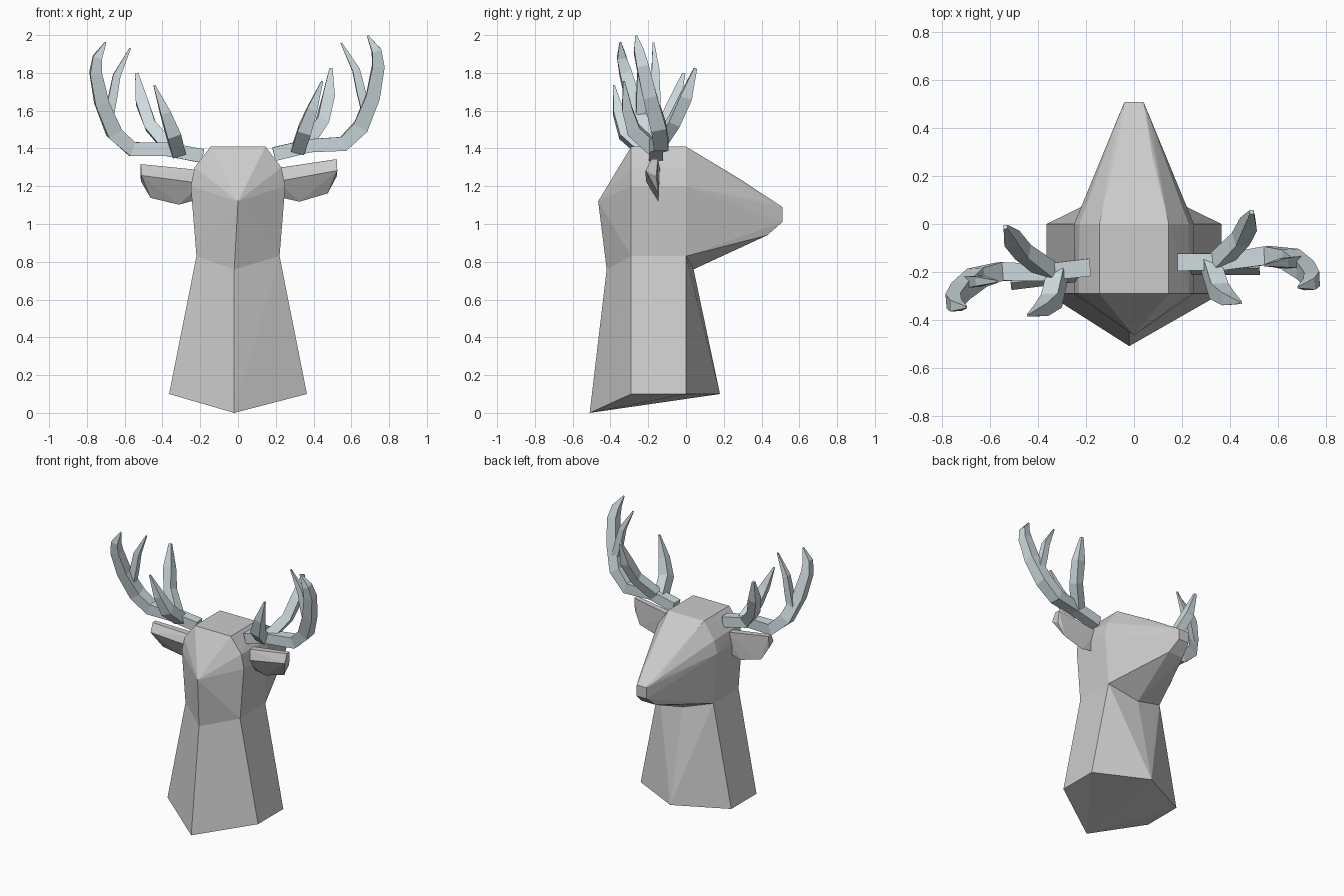
import bpy, bmesh, math
from mathutils import Vector, Matrix

if "Cube" in bpy.data.objects:
    bpy.data.objects.remove(bpy.data.objects["Cube"])

# slight turn and tilt shared by the ears and antlers
PIVOT = Vector((0, -0.17, 1.37))
TWIST = (Matrix.Translation(PIVOT) @ Matrix.Rotation(0.06, 4, 'Z')
         @ Matrix.Rotation(-0.025, 4, 'Y') @ Matrix.Translation(-PIVOT))


def finish(bm, name, mat=None):
    bmesh.ops.recalc_face_normals(bm, faces=bm.faces[:])
    me = bpy.data.meshes.new(name)
    bm.to_mesh(me)
    bm.free()
    ob = bpy.data.objects.new(name, me)
    bpy.context.collection.objects.link(ob)
    if mat:
        me.materials.append(mat)
    return ob


def both(pts):
    """Mirror points across x = 0."""
    return [p for x, y, z in pts for p in ([(x, y, z), (-x, y, z)] if x else [(x, y, z)])]


def hull(pts, name, open_ring=()):
    """Faceted solid around points; faces lying wholly in open_ring are removed."""
    bm = bmesh.new()
    vs = [bm.verts.new(p) for p in pts]
    ret = bmesh.ops.convex_hull(bm, input=vs)
    junk = [v for v in bm.verts if not v.link_faces]
    bmesh.ops.delete(bm, geom=junk, context='VERTS')
    ring = [Vector(p) for p in open_ring]
    inner = [f for f in bm.faces
             if all(any((v.co - r).length < 1e-4 for r in ring) for v in f.verts)]
    bmesh.ops.delete(bm, geom=inner, context='FACES')
    return finish(bm, name)


def tube(bm, path, side):
    """Four-sided tapering branch through (x, y, z, radius) points."""
    pts = [Vector(p[:3]) for p in path]
    rings = []
    for i, p in enumerate(pts):
        d = (pts[min(i + 1, len(pts) - 1)] - pts[max(i - 1, 0)]).normalized()
        u = (Vector((0, 1, 0)) - d * d.y).normalized()
        w = d.cross(u)
        ring = []
        for k in range(4):
            a = math.pi / 4 + k * math.pi / 2
            c = p + (u * math.cos(a) + w * math.sin(a)) * path[i][3]
            ring.append(bm.verts.new(TWIST @ Vector((c.x * side, c.y, c.z))))
        rings.append(ring)
    for a, b in zip(rings, rings[1:]):
        for k in range(4):
            bm.faces.new((a[k], a[(k + 1) % 4], b[(k + 1) % 4], b[k]))
    bm.faces.new(rings[0])
    bm.faces.new(rings[-1])


# neck and head share the throat ring
throat = both([(0.22, -0.29, 0.83), (0.22, 0, 0.83)]) + [(0, 0.04, 0.76), (-0.02, -0.42, 0.76)]
base = both([(0.365, -0.29, 0.1), (0.365, 0, 0.1)]) + [(0, 0.18, 0.1), (-0.02, -0.51, 0)]
hull(base + throat, "neck", throat)

skull = both([(0.25, -0.29, 1.2), (0.25, 0, 1.2), (0.23, -0.29, 1.3), (0.228, 0, 1.29),
              (0.145, -0.29, 1.41), (0.145, 0, 1.41), (0, -0.465, 1.12)])
snout = both([(0.075, 0.29, 1.235), (0.07, 0.43, 1.125), (0.06, 0.43, 0.94),
              (0.04, 0.51, 1.09), (0.04, 0.51, 1.01)])
hull(throat + skull + snout, "head", throat)

# ears
ear = [(0.2, -0.15, 1.29), (0.2, -0.2, 1.29), (0.2, -0.225, 1.22), (0.2, -0.165, 1.14),
       (0.32, -0.165, 1.11), (0.47, -0.175, 1.15), (0.52, -0.18, 1.33),
       (0.52, -0.215, 1.33), (0.52, -0.245, 1.27), (0.52, -0.19, 1.24)]

# antlers: main beam and three tines
beam = [(0.19, -0.17, 1.365, 0.052), (0.38, -0.18, 1.405, 0.05), (0.56, -0.165, 1.41, 0.055),
        (0.655, -0.185, 1.5, 0.058), (0.72, -0.235, 1.66, 0.052),
        (0.75, -0.275, 1.82, 0.045), (0.74, -0.295, 1.9, 0.035), (0.695, -0.305, 1.98, 0.006)]
tines = [
    [(0.35, -0.18, 1.4, 0.05), (0.455, -0.09, 1.53, 0.045), (0.495, -0.03, 1.66, 0.045),
     (0.515, 0.02, 1.81, 0.012)],
    [(0.32, -0.19, 1.39, 0.05), (0.35, -0.3, 1.49, 0.052), (0.39, -0.335, 1.6, 0.038),
     (0.445, -0.355, 1.745, 0.007)],
    [(0.69, -0.2, 1.55, 0.035), (0.66, -0.2, 1.68, 0.033), (0.635, -0.2, 1.8, 0.028),
     (0.56, -0.205, 1.945, 0.006)],
]
bone = bpy.data.materials.new("pale_bone")
bone.diffuse_color = (0.62, 0.71, 0.74, 1)
bone.use_nodes = True
bone.node_tree.nodes["Principled BSDF"].inputs["Base Color"].default_value = bone.diffuse_color

for side, label in ((1, "right"), (-1, "left")):
    hull([TWIST @ Vector((x * side, y, z)) for x, y, z in ear], label + "_ear")
    bm = bmesh.new()
    for path in [beam] + tines:
        tube(bm, path, side)
    finish(bm, label + "_antler", bone)
